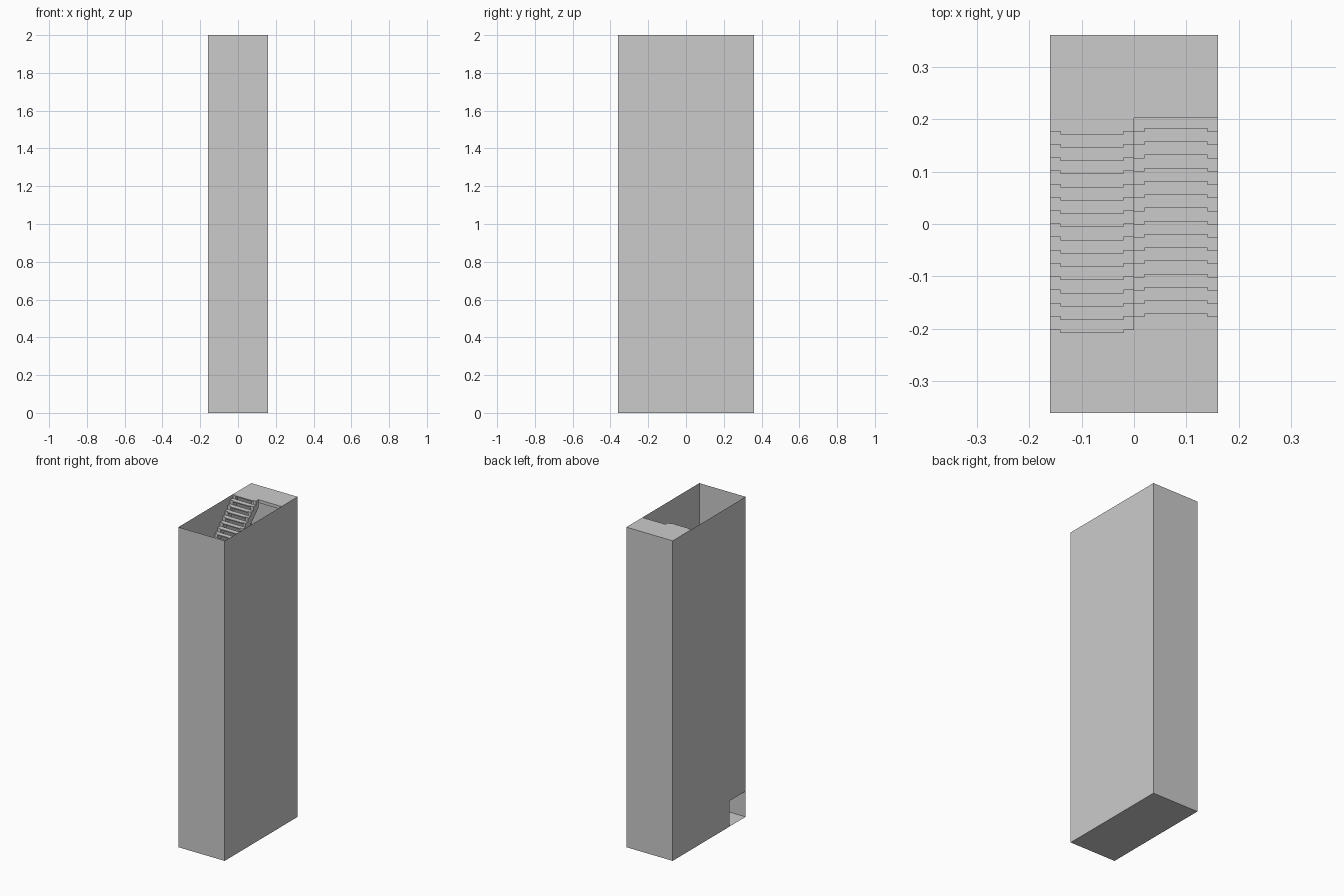
import bpy
from mathutils import Matrix

if "Cube" in bpy.data.objects:
    bpy.data.objects.remove(bpy.data.objects["Cube"])

HX, HY, H = 0.16, 0.36, 2.0      # shaft half sizes and height
FLIGHTS, STEPS = 5, 16
RISE = H / FLIGHTS
R = RISE / STEPS                 # riser
G = 0.404 / STEPS                # going
Y0 = 0.202                       # landing edge
DOOR = 0.16
NOSE, TREAD, SLAB, STR = 0.006, 0.006, 0.02, 0.02


def make(name, verts, faces):
    me = bpy.data.meshes.new(name)
    me.from_pydata(verts, [], faces)
    me.update()
    ob = bpy.data.objects.new(name, me)
    bpy.context.collection.objects.link(ob)
    return ob


def box_data(x0, x1, y0, y1, z0, z1):
    v = [(x, y, z) for z in (z0, z1) for x, y in ((x0, y0), (x1, y0), (x1, y1), (x0, y1))]
    f = [(3, 2, 1, 0), (4, 5, 6, 7)]
    f += [(i, (i + 1) % 4, 4 + (i + 1) % 4, 4 + i) for i in range(4)]
    return v, f


def merge(name, parts):
    verts, faces = [], []
    for v, f in parts:
        n = len(verts)
        verts += v
        faces += [tuple(i + n for i in q) for q in f]
    return make(name, verts, faces)


def prism_data(profile, x0, x1):
    # extrude a closed (y, z) outline along x
    n = len(profile)
    v = [(x, y, z) for x in (x0, x1) for y, z in profile]
    f = [tuple(range(n))[::-1], tuple(range(n, 2 * n))]
    f += [(i, (i + 1) % n, n + (i + 1) % n, n + i) for i in range(n)]
    return v, f


def sheet(name, pts):
    return make(name, pts, [tuple(range(len(pts)))])


# Thin shaft walls and floor, doorway low in the left wall
sheet("floor", [(-HX, -HY, 0), (HX, -HY, 0), (HX, HY, 0), (-HX, HY, 0)])
sheet("front_wall", [(-HX, -HY, 0), (HX, -HY, 0), (HX, -HY, H), (-HX, -HY, H)])
sheet("back_wall", [(HX, HY, 0), (-HX, HY, 0), (-HX, HY, H), (HX, HY, H)])
sheet("right_wall", [(HX, -HY, 0), (HX, HY, 0), (HX, HY, H), (HX, -HY, H)])
d = -HY + DOOR
sheet("left_wall", [(-HX, HY, 0), (-HX, d, 0), (-HX, d, DOOR), (-HX, -HY, DOOR),
                    (-HX, -HY, H), (-HX, HY, H)])

# Saw-tooth stringer outline rising from front to back
outline = [(-Y0, 0)]
for i in range(STEPS):
    outline += [(-Y0 + i * G, (i + 1) * R), (-Y0 + (i + 1) * G, (i + 1) * R)]
outline += [(Y0, RISE - 2 * R), (-Y0 + 2 * G, 0)]
outline.reverse()

# Flights alternate sides, each turned half way round
for k in range(FLIGHTS):
    stringers = merge("stringers", [prism_data(outline, -HX, -HX + STR),
                                    prism_data(outline, -STR, 0)])
    treads = merge("treads", [
        box_data(-HX + STR, -STR, -Y0 + i * G - NOSE, -Y0 + (i + 1) * G,
                 (i + 1) * R - TREAD, (i + 1) * R) for i in range(STEPS)])
    turn = Matrix.Rotation(3.14159265 * (k % 2), 4, 'Z')
    for ob in (stringers, treads):
        ob.matrix_world = Matrix.Translation((0, 0, k * RISE)) @ turn

    # Landing at the head of the flight
    z = (k + 1) * RISE
    y = (Y0, HY) if k % 2 == 0 else (-HY, -Y0)
    merge("landing", [box_data(-HX, HX, *y, z - SLAB, z)])
